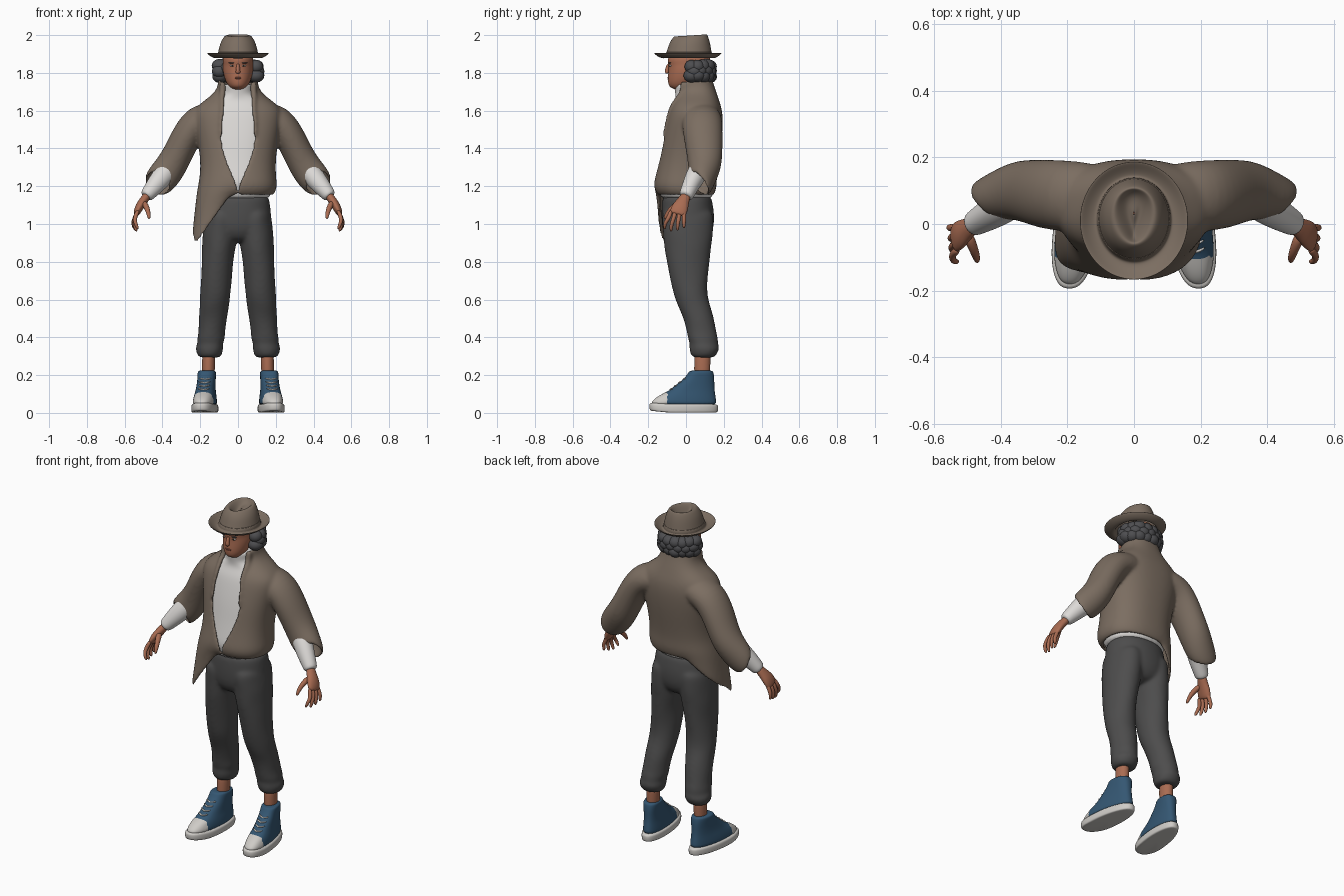
import bpy, bmesh, math, random
from mathutils import Vector, Matrix

cube = bpy.data.objects.get("Cube")
if cube:
    bpy.data.objects.remove(cube, do_unlink=True)
random.seed(4)


def make_material(name, red, green, blue):
    mat = bpy.data.materials.new(name)
    mat.use_nodes = True
    colour = (red, green, blue, 1)
    mat.diffuse_color = colour
    shader = mat.node_tree.nodes["Principled BSDF"]
    shader.inputs["Base Color"].default_value = colour
    shader.inputs["Roughness"].default_value = .8
    return mat


brown = make_material("brown cloth", .2, .155, .12)
white = make_material("white cloth", .72, .7, .68)
grey = make_material("grey cloth", .075, .074, .074)
skin = make_material("skin", .4, .15, .085)
lip = make_material("lip", .3, .1, .065)
black = make_material("dark grey hair", .075, .075, .08)
blue = make_material("blue canvas", .035, .095, .17)
rubber = make_material("white rubber", .62, .6, .57)
dark = make_material("eye brown", .03, .018, .014)


def finish(name, bm, mats, mirror=False, thickness=0, smooth=2, cut=None):
    """Turn a bmesh into a smooth object; faces in front of cut take the second material."""
    if cut is not None:
        bmesh.ops.bisect_plane(bm, geom=bm.verts[:] + bm.edges[:] + bm.faces[:],
                               plane_co=(0, cut, 0), plane_no=(0, 1, 0))
        for face in bm.faces:
            face.material_index = int(face.calc_center_median().y < cut)
    for face in bm.faces:
        face.smooth = True
    mesh = bpy.data.meshes.new(name)
    bm.to_mesh(mesh)
    bm.free()
    for mat in mats:
        mesh.materials.append(mat)
    obj = bpy.data.objects.new(name, mesh)
    bpy.context.collection.objects.link(obj)
    if mirror:
        mod = obj.modifiers.new("mirror", "MIRROR")
        mod.use_mirror_merge = False
    if thickness:
        mod = obj.modifiers.new("thickness", "SOLIDIFY")
        mod.thickness = thickness
    if smooth:
        mod = obj.modifiers.new("smooth", "SUBSURF")
        mod.levels = mod.render_levels = smooth
    return obj


def merge(name, parts, mat, voxel, rounds):
    """Fuse parts into one continuous garment."""
    graph = bpy.context.evaluated_depsgraph_get()
    bm = bmesh.new()
    for part in parts:
        bm.from_mesh(part.evaluated_get(graph).data)
    for part in parts:
        bpy.data.objects.remove(part, do_unlink=True)
    obj = finish(name, bm, [mat], smooth=0)
    mod = obj.modifiers.new("fuse", "REMESH")
    mod.mode, mod.voxel_size, mod.use_smooth_shade = "VOXEL", voxel, True
    mod = obj.modifiers.new("relax", "SMOOTH")
    mod.factor, mod.iterations = .5, rounds


def skin_rings(name, rings, mats, wrap=True, caps=True, **options):
    """Bridge a list of point rings into a surface."""
    bm = bmesh.new()
    rows = [[bm.verts.new(point) for point in ring] for ring in rings]
    count = len(rows[0])
    for low, high in zip(rows, rows[1:]):
        for j in range(count if wrap else count - 1):
            k = (j + 1) % count
            bm.faces.new((low[j], low[k], high[k], high[j]))
    if caps and wrap:
        bm.faces.new(rows[0][::-1])
        bm.faces.new(rows[-1])
    return finish(name, bm, mats, **options)


def power(value, p):
    return math.copysign(abs(value) ** p, value)


def flat_ring(z, cy, rx, ry, cx=0, p=1, fold=0, count=24):
    """Level oval; starts at the front and runs towards +x."""
    ring = []
    for j in range(count):
        t = math.tau * j / count
        r = 1 + fold * math.sin(3 * t + 45 * z)
        ring.append(Vector((cx + r * rx * power(math.sin(t), p), cy - r * ry * power(math.cos(t), p), z)))
    return ring


def tube(name, path, mat, slant=0, count=16, caps=True, **options):
    """Oval tube along x, y, z points with two radii at each."""
    centres = [Vector(row[:3]) for row in path]
    rings, last = [], len(path) - 1
    for i, row in enumerate(path):
        along = (centres[min(i + 1, last)] - centres[max(i - 1, 0)]).normalized()
        depth = Vector((0, 1, 0))
        depth = (depth - along * depth.dot(along)).normalized()
        side = depth.cross(along)
        ring = []
        for j in range(count):
            t = math.tau * j / count
            shift = along * slant * math.sin(t) * (i / last) ** 3
            ring.append(centres[i] + side * row[3] * math.cos(t) + depth * row[4] * math.sin(t) + shift)
        rings.append(ring)
    return skin_rings(name, rings, [mat], caps=caps, **options)


def blob(name, spots, mat, mirror=False):
    """One object made of ellipsoids given as (location, radii)."""
    bm = bmesh.new()
    for place, radii in spots:
        matrix = Matrix.Translation(place) @ Matrix.Diagonal((*radii, 1))
        bmesh.ops.create_icosphere(bm, subdivisions=3, radius=1, matrix=matrix)
    finish(name, bm, [mat], mirror=mirror, smooth=0)


# Jacket body: height, centre y, half width, half depth, half opening, tail share
body = [(1.148, 0, .178, .14, 0, 1), (1.156, 0, .188, .148, 0, .7), (1.17, -.003, .199, .158, 0, .4),
        (1.205, -.005, .208, .169, 0, .12), (1.26, 0, .2, .163, .025, 0), (1.35, .015, .2, .16, .066, 0),
        (1.45, .03, .215, .16, .09, 0), (1.55, .045, .235, .152, .09, 0), (1.61, .05, .23, .14, .083, 0),
        (1.65, .055, .185, .122, .083, 0), (1.69, .06, .128, .104, .083, 0), (1.73, .05, .105, .092, .08, 0),
        (1.77, .045, .106, .09, .084, 0)]
ROUND = .85


def jacket_ring(z, cy, rx, ry, opening, tail, count=40):
    start = math.asin((opening / rx) ** (1 / ROUND))
    ring = []
    for j in range(count + 1):
        t = start + (math.tau - 2 * start) * j / count
        away = t - (math.tau - 1)
        drop = max(0, 1 - (away / .82 if away > 0 else -away / 1.7)) * tail
        r = 1 + .5 * drop
        tilt = .02 * math.cos(t) if z > 1.7 else 0
        ring.append(Vector((r * rx * power(math.sin(t), ROUND),
                            cy - r * ry * power(math.cos(t), ROUND), z - .265 * drop - tilt)))
    return ring


# Jacket: body, collar edges and sleeves with slanted open cuffs
jacket = [jacket_ring(*row) for row in body]
torso = skin_rings("torso", jacket, [brown], wrap=False, thickness=.015)
lapel = [(*ring[0], .008 + .002 * i, .009 + .001 * i) for i, ring in enumerate(jacket[6:])]
lapels = tube("lapels", lapel, brown, mirror=True)
sleeve = [(.12, .08, 1.57, .08, .105), (.215, .085, 1.548, .09, .11), (.27, .09, 1.47, .083, .106),
          (.305, .096, 1.4, .08, .1), (.345, .1, 1.32, .084, .093), (.388, .087, 1.26, .088, .08),
          (.418, .076, 1.225, .084, .074), (.433, .07, 1.207, .073, .064)]
sleeves = tube("sleeves", sleeve, brown, slant=.04, caps=False, mirror=True, thickness=.014)
merge("jacket", [torso, lapels, sleeves], brown, .0085, 9)

# Shirt: follows the jacket inside, rising to a rolled neck
shirt = [flat_ring(1.125, .003, .17, .137), flat_ring(1.16, .003, .172, .138)]
shirt += [flat_ring(z, cy, rx * .91, ry * .92, p=ROUND) for z, cy, rx, ry, *rest in body[3:10]]
shirt += [flat_ring(1.68, .03, .088, .086), flat_ring(1.71, .024, .08, .084),
          flat_ring(1.738, .018, .079, .082), flat_ring(1.742, .016, .066, .07)]
skin_rings("shirt_body", shirt, [white])
tube("shirt_sleeves", [(.34, .09, 1.33, .05, .05), (.385, .06, 1.27, .06, .056), (.43, .03, 1.215, .052, .048),
                       (.475, .005, 1.16, .04, .04), (.49, -.004, 1.142, .034, .036)], white, mirror=True)

# Hands: palm, four fanned fingers and a thumb
tube("palms", [(.475, .005, 1.16, .022, .027), (.497, -.012, 1.128, .023, .03), (.52, -.028, 1.095, .024, .044),
               (.535, -.042, 1.062, .019, .046), (.54, -.046, 1.048, .012, .038)], skin, mirror=True)
for i, finger in enumerate(("index", "middle", "ring", "little")):
    base, tip = -.077 + .022 * i, -.113 + .034 * i
    short, inward = .012 * abs(i - 1.3), .022 - .008 * i
    tube(finger + "_fingers", [(.528, base, 1.075, .013, .013), (.548, base * .6 + tip * .4, 1.03, .012, .012),
                               (.555 - inward / 2, tip, .99 + short, .011, .011),
                               (.55 - inward, tip, .955 + short, .008, .008)], skin, count=8, mirror=True)
tube("thumbs", [(.5, -.03, 1.115, .018, .02), (.484, -.07, 1.09, .016, .016), (.474, -.097, 1.06, .013, .013),
                (.47, -.115, 1.025, .008, .008)], skin, count=8, mirror=True)

# Trousers: seat and gathered legs
seat = [(.9, .01, .06, .09), (.94, .01, .15, .122), (.98, .01, .182, .138), (1.05, .01, .177, .142),
        (1.12, .006, .169, .134), (1.165, .004, .161, .126)]
hips = skin_rings("hips", [flat_ring(*row, p=.92) for row in seat], [grey])
leg = [(.291, .094, .05, .052, .15), (.303, .094, .066, .066, .15), (.32, .096, .068, .074, .151),
       (.342, .098, .077, .082, .151), (.365, .094, .066, .074, .147), (.39, .09, .075, .081, .144),
       (.42, .084, .07, .078, .14), (.5, .068, .075, .081, .133), (.56, .045, .078, .086, .126),
       (.62, .025, .081, .089, .121), (.7, .015, .082, .098, .115), (.8, .01, .083, .114, .109),
       (.88, .01, .09, .126, .101), (.95, .01, .094, .133, .094), (1.02, .01, .088, .138, .091),
       (1.09, .008, .08, .134, .09)]
legs = skin_rings("legs", [flat_ring(*row, fold=.022) for row in leg], [grey], mirror=True)
merge("trousers", [hips, legs], grey, .009, 10)
tube("ankles", [(.155, .088, .33, .036, .046), (.156, .086, .26, .034, .042), (.158, .085, .17, .036, .046)],
     skin, mirror=True)


# Shoes: turned slightly out and narrower at the heel
def shoe_middle(y):
    return .164 - .11 * (y - .08)


def shoe_ring(z, cy, rx, ry):
    ring = flat_ring(z, cy, rx, ry, p=.82, count=32)
    for point in ring:
        point.x = shoe_middle(point.y) + point.x * (1 - .9 * max(0, point.y))
        point.z += .1 * max(0, -point.y - .1) if z < .06 else 0
    return ring


sole = [(0, -.01, .062, .172), (.004, -.012, .069, .182), (.038, -.012, .069, .184), (.05, -.012, .063, .176)]
skin_rings("shoe_soles", [shoe_ring(*row) for row in sole], [rubber], mirror=True)
upper = [(.035, -.012, .062, .174), (.065, -.01, .061, .17), (.092, .006, .057, .15), (.117, .03, .052, .122),
         (.15, .05, .05, .1), (.185, .072, .05, .078), (.215, .08, .052, .066), (.226, .08, .046, .06)]
skin_rings("shoe_uppers", [shoe_ring(*row) for row in upper], [blue, rubber], mirror=True, cut=-.1)
for i in range(5):
    y, z = -.085 + .023 * i, .122 + .018 * i
    x = shoe_middle(y)
    for s in (1, -1):
        tube("shoe_laces", [(x - .034 * s, y + .016, z - .008, .005, .005), (x, y - .006, z, .006, .006),
                            (x + .034 * s, y + .016, z + .008, .005, .005)], rubber, count=6, smooth=1, mirror=True)

# Head and facial features
head = [(1.68, .03, .05, .052), (1.712, .005, .042, .06), (1.722, -.026, .042, .058), (1.738, -.02, .057, .074),
        (1.765, -.008, .07, .089), (1.8, .005, .079, .1), (1.825, .01, .081, .103), (1.845, .014, .08, .108),
        (1.865, .015, .082, .115), (1.9, .02, .08, .11)]
skin_rings("head", [flat_ring(*row) for row in head], [skin])
tube("nose", [(0, -.09, 1.85, .009, .009), (0, -.097, 1.825, .01, .012), (0, -.103, 1.806, .014, .013),
              (0, -.096, 1.797, .012, .01)], skin, count=10)
blob("lips", [((0, -.093, 1.774), (.02, .006, .004)), ((0, -.091, 1.767), (.016, .006, .004))], lip)
blob("eye_whites", [((.031, -.082, 1.838), (.012, .008, .005))], white, mirror=True)
blob("irises", [((.031, -.088, 1.838), (.005, .004, .005))], dark, mirror=True)
blob("eyebrows", [((.033, -.086, 1.853), (.018, .007, .003))], black, mirror=True)

# Hair: wavy clumps around the back and sides
locks = [((0, .065, 1.82), (.112, .085, .06))]
for row in range(3):
    for i in range(9):
        t = math.radians(-14 + 23 * i + 11 * (row % 2))
        size = random.uniform(.036, .044)
        place = (.098 * math.cos(t), .048 + .075 * math.sin(t), 1.84 - .026 * row + random.uniform(-.008, 0))
        locks.append((place, (size, size, .036)))
blob("hair", locks, black)

# Hat: upturned brim, tapering crown and teardrop dent; last value is front pinch
hat = [(1.908, .01, .163, .178, 0), (1.889, .01, .14, .155, 0), (1.88, .012, .116, .132, 0),
       (1.888, .014, .111, .126, 0), (1.92, .017, .104, .118, 0), (1.96, .02, .094, .108, 0),
       (1.99, .024, .082, .095, .1), (2.009, .026, .07, .083, .25), (1.997, .026, .058, .076, .6),
       (1.973, .027, .028, .055, .8), (1.971, .03, .002, .004, 0)]
shape = []
for *row, pinch in hat:
    ring = flat_ring(*row)
    for j, point in enumerate(ring):
        front = (1 + math.cos(math.tau * j / len(ring))) / 2
        point.x *= 1 - pinch * front
        point.z -= .04 * pinch * front
    shape.append(ring)
skin_rings("hat", shape, [brown], caps=False, thickness=.006)
band = [(1.886, .014, .113, .128), (1.912, .016, .108, .122)]
skin_rings("hat_band", [flat_ring(*row) for row in band], [brown], caps=False, thickness=.004, smooth=1)
